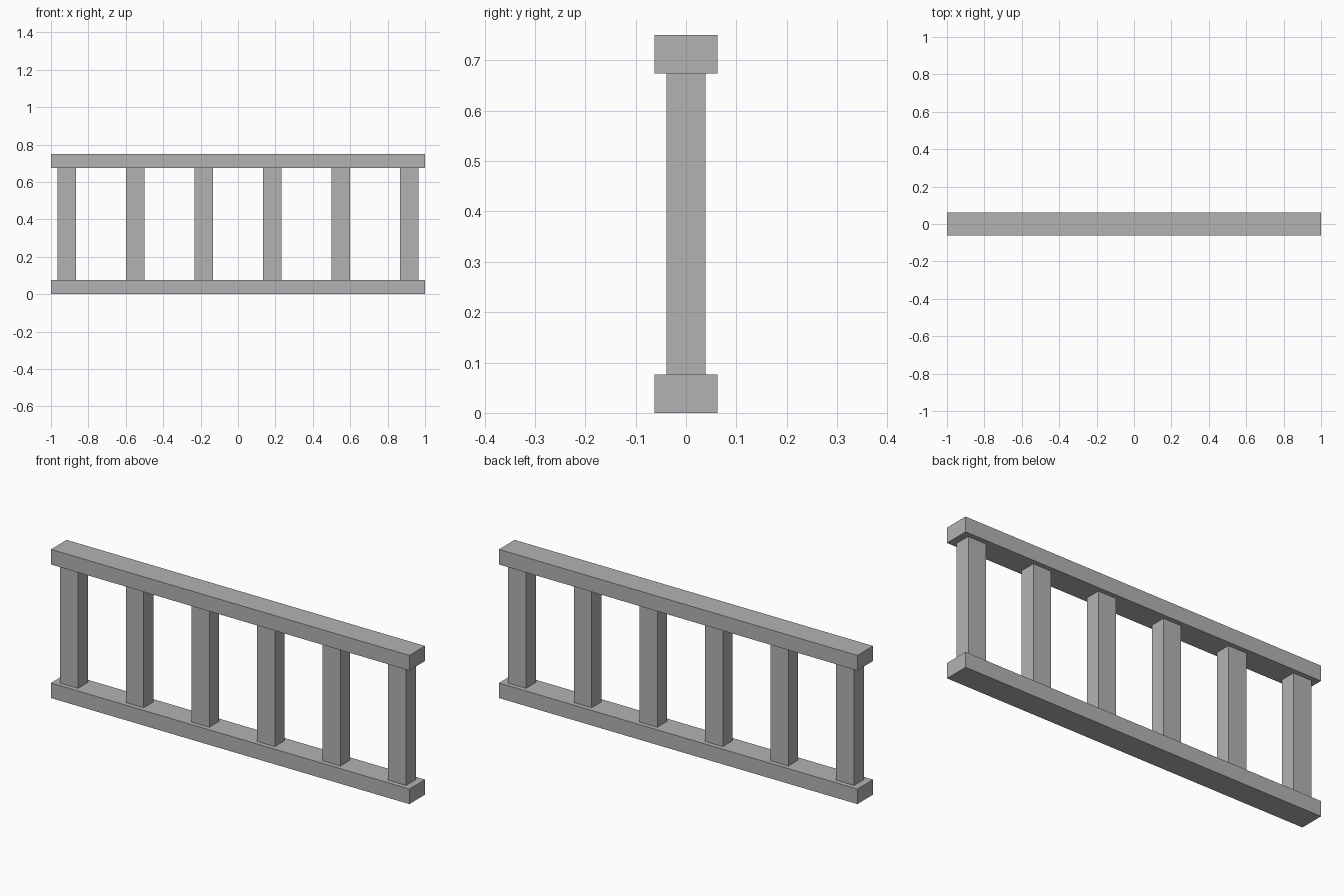
import bpy

cube = bpy.data.objects.get("Cube")
if cube:
    bpy.data.objects.remove(cube, do_unlink=True)

# Single plain grey for the whole railing
grey = bpy.data.materials.new("plain_grey")
grey.use_nodes = True
colour = (0.45, 0.45, 0.45, 1)
grey.diffuse_color = colour
grey.node_tree.nodes["Principled BSDF"].inputs["Base Color"].default_value = colour


def box(name, size, centre):
    """Add a flat-shaded box with the given full size."""
    bpy.ops.mesh.primitive_cube_add(size=1, location=centre)
    obj = bpy.context.object
    obj.name = name
    obj.scale = size
    bpy.ops.object.transform_apply(location=False, rotation=False, scale=True)
    obj.data.materials.append(grey)
    return obj


HEIGHT, RAIL, DEPTH = 0.75, 0.076, 0.125
POSTS, SPACING = 6, 0.366

# Horizontal rails
box("bottom_rail", (2, DEPTH, RAIL), (0, 0, RAIL / 2))
box("top_rail", (2, DEPTH, RAIL), (0, 0, HEIGHT - RAIL / 2))

# Evenly spaced upright posts between the rails
for i in range(POSTS):
    x = (i - (POSTS - 1) / 2) * SPACING
    box(f"post_{i + 1}", (0.1, 0.078, HEIGHT - 2 * RAIL), (x, 0, HEIGHT / 2))
